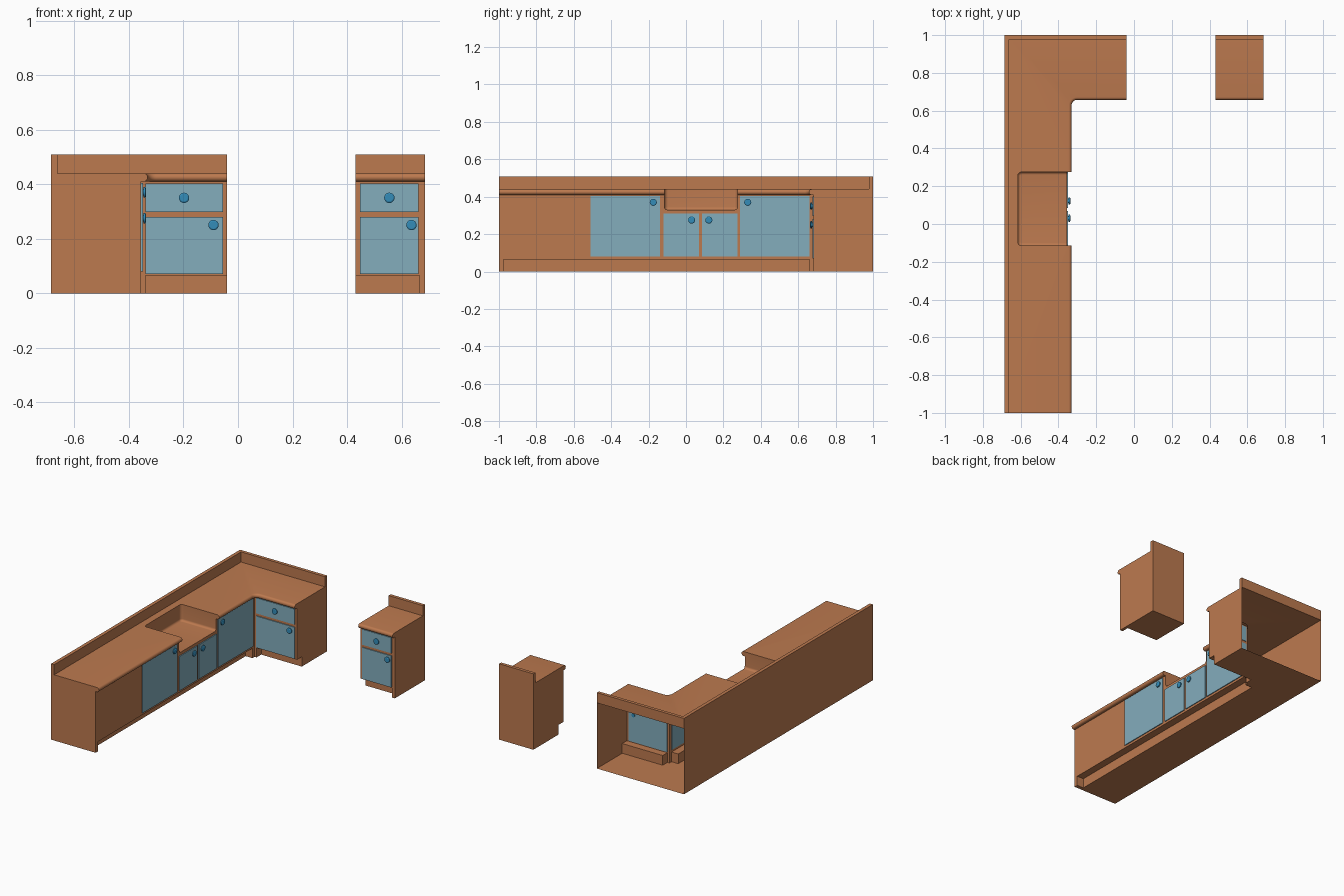
import bpy, bmesh, math
from mathutils import Vector

if "Cube" in bpy.data.objects:
    bpy.data.objects.remove(bpy.data.objects["Cube"])

WALL, FX, FY, END = -0.685, -0.355, 0.682, -0.04      # wall, two front planes, stove end
KX, KY, KZ = -0.405, 0.732, 0.065                     # toe kick planes and height
TOP, SPL, LIP = 0.44, 0.508, 0.41                     # counter, splash top, counter underside
NX, NY = -0.331, 0.657                                # counter front edges
S0, S1 = -0.115, 0.275                                # sink notch
A0, A1 = 0.431, 0.685                                 # small cabinet
X, Y, Z = Vector((1, 0, 0)), Vector((0, 1, 0)), Vector((0, 0, 1))


def material(name, rgb):
    m = bpy.data.materials.new(name)
    m.diffuse_color = (*rgb, 1)
    m.use_nodes = True
    m.node_tree.nodes["Principled BSDF"].inputs["Base Color"].default_value = m.diffuse_color
    return m


WOOD = material("wood", (0.507, 0.193, 0.078))
PANEL = material("door_paint", (0.228, 0.417, 0.507))
KNOB = material("knob_blue", (0.033, 0.263, 0.485))


class Shell:
    """Collects faces, each turned to look along the given direction."""
    def __init__(self):
        self.bm = bmesh.new()

    def poly(self, pts, out):
        f = self.bm.faces.new([self.bm.verts.new(p) for p in pts])
        f.normal_update()
        if f.normal.dot(out) < 0:
            f.normal_flip()

    def flat(self, axis, c, pts, sign):
        out = Vector((0, 0, 0))
        out[axis] = sign
        self.poly([[*p[:axis], c, *p[axis:]] for p in pts], out)

    def rect(self, axis, c, a0, a1, b0, b1, sign):
        self.flat(axis, c, [(a0, b0), (a1, b0), (a1, b1), (a0, b1)], sign)

    def sheet(self, axis, c, a0, a1, b0, b1, holes, sign):
        us = sorted({a0, a1, *[h[0] for h in holes], *[h[1] for h in holes]})
        vs = sorted({b0, b1, *[h[2] for h in holes], *[h[3] for h in holes]})
        for u0, u1 in zip(us, us[1:]):
            for v0, v1 in zip(vs, vs[1:]):
                u, v = (u0 + u1) / 2, (v0 + v1) / 2
                if not any(h[0] < u < h[1] and h[2] < v < h[3] for h in holes):
                    self.rect(axis, c, u0, u1, v0, v1, sign)

    def sweep(self, path, rows, side):
        for (d0, z0), (d1, z1) in zip(rows, rows[1:]):
            for (p, n), (q, m) in zip(path, path[1:]):
                out = side * (n + m) * (z0 - z1) + Z * abs(d0 - d1) * (1 if z0 + z1 > 0.85 or side > 0 else -1)
                self.poly([p + n * d0 + Z * z0, q + m * d0 + Z * z0,
                           q + m * d1 + Z * z1, p + n * d1 + Z * z1], out)

    def finish(self, name, mat):
        bmesh.ops.remove_doubles(self.bm, verts=self.bm.verts, dist=1e-5)
        me = bpy.data.meshes.new(name)
        self.bm.to_mesh(me)
        self.bm.free()
        ob = bpy.data.objects.new(name, me)
        me.materials.append(mat)
        bpy.context.collection.objects.link(ob)
        bpy.ops.object.select_all(action='DESELECT')
        ob.select_set(True)
        bpy.context.view_layer.objects.active = ob
        bpy.ops.object.shade_smooth_by_angle(angle=math.radians(20))


def arc(cx, cy, r, a0, a1, inward, n=8):
    res = []
    for i in range(n + 1):
        a = math.radians(a0 + (a1 - a0) * i / n)
        d = Vector((math.cos(a), math.sin(a), 0))
        res.append((Vector((cx, cy, 0)) + d * r, d * inward))
    return res


# counter nosing: half round, then the underside lip
NOSE = [(0.015 - 0.015 * math.sin(math.pi * i / 10), 0.425 + 0.015 * math.cos(math.pi * i / 10))
        for i in range(11)]


def nosing(shell, path, lip):
    shell.sweep(path, NOSE + [(lip, LIP)], -1)
    for (p, n), out in ((path[0], path[0][0] - path[1][0]), (path[-1], path[-1][0] - path[-2][0])):
        prof = NOSE + [(0.025, LIP), (0.025, TOP)]
        shell.poly([p + n * d + Z * z for d, z in prof], out)


def edge(path):
    return [tuple((p + n * 0.015).xy) for p, n in path]


# door lists: (u0, u1, z0, z1, knob_u, knob_z)
main_doors = [(-0.51, -0.14, 0.08, 0.405, -0.175, 0.37), (-0.12, 0.07, 0.08, 0.31, 0.03, 0.275),
              (0.085, 0.275, 0.08, 0.31, 0.122, 0.275), (0.29, 0.66, 0.08, 0.405, 0.33, 0.37)]
corner_doors = [(-0.34, -0.055, 0.298, 0.402, -0.198, 0.35), (-0.34, -0.055, 0.07, 0.28, -0.09, 0.25)]
small_doors = [(0.447, 0.662, 0.298, 0.402, 0.555, 0.35), (0.447, 0.662, 0.07, 0.28, 0.636, 0.25)]

# corner kitchen carcass, open at the back of the short leg
k = Shell()
k.flat(2, 0, [(WALL, -1), (FX, -1), (FX, -0.975), (KX, -0.975), (KX, 0.66), (FX, 0.66), (FX, FY),
              (-0.34, FY), (-0.34, KY), (END, KY), (END, 1), (WALL, 1)], -1)
k.rect(0, WALL, -1, 1, 0, SPL, -1)
k.flat(1, -1, [(WALL, 0), (FX, 0), (FX, TOP), (-0.662, TOP), (-0.662, SPL), (WALL, SPL)], -1)
k.flat(0, END, [(KY, 0), (1, 0), (1, SPL), (0.978, SPL), (0.978, TOP), (FY, TOP), (FY, KZ), (KY, KZ)], 1)
k.rect(1, 1, WALL, END, TOP, SPL, 1)
k.sheet(0, FX, -1, FY, 0, LIP, [d[:4] for d in main_doors]
        + [(-0.975, 0.66, 0, KZ), (S0, S1, 0.33, LIP)], 1)
k.sheet(1, FY, FX, END, 0, LIP, [d[:4] for d in corner_doors] + [(-0.34, END, 0, KZ)], -1)
# toe kicks
k.rect(0, KX, -0.975, 0.66, 0, KZ, 1)
k.rect(2, KZ, KX, FX, -0.975, 0.66, -1)
k.rect(1, -0.975, KX, FX, 0, KZ, 1)
k.rect(1, 0.66, KX, FX, 0, KZ, -1)
k.rect(1, KY, -0.34, END, 0, KZ, -1)
k.rect(2, KZ, -0.34, END, FY, KY, -1)
k.rect(0, -0.34, FY, KY, 0, KZ, 1)
# splashback
k.rect(0, -0.662, -1, 0.978, TOP, SPL, 1)
k.rect(1, 0.978, -0.662, END, TOP, SPL, -1)
k.flat(2, SPL, [(WALL, -1), (-0.662, -1), (-0.662, 0.978), (END, 0.978), (END, 1), (WALL, 1)], 1)
# countertop with nosing and sink recess
left = [(Vector((NX, -1, 0)), -X), (Vector((NX, S0, 0)), -X)]
right = ([(Vector((NX, S1, 0)), -X)] + arc(NX + 0.03, NY - 0.03, 0.03, 180, 90, 1)
         + [(Vector((END, NY, 0)), Y)])
nosing(k, left, 0.025)
nosing(k, right, 0.05)
sink = ([(Vector((FX, S0, 0)), Y)] + arc(-0.595, S0 + 0.02, 0.02, 270, 180, -1)
        + arc(-0.595, S1 - 0.02, 0.02, 180, 90, -1) + [(Vector((FX, S1, 0)), -Y)])
bowl = [(0, TOP)] + [(0.015 - 0.015 * math.cos(math.pi * i / 12), 0.345 - 0.015 * math.sin(math.pi * i / 12))
                     for i in range(7)]
k.sweep(sink, bowl, 1)
k.poly([p + n * 0.015 + Z * 0.33 for p, n in sink], Z)
for p, n in (sink[0], sink[-1]):
    k.poly([p + Z * 0.33] + [p + n * d + Z * z for d, z in bowl[1:]], X)
k.flat(2, TOP, edge(left) + [tuple(p.xy) for p, n in sink] + edge(right) + [(END, 1), (WALL, 1), (WALL, -1)], 1)
k.finish("corner_kitchen", WOOD)

# small cabinet beside the stove gap
c = Shell()
c.flat(2, 0, [(A0, KY), (0.665, KY), (0.665, FY), (A1, FY), (A1, 1), (A0, 1)], -1)
c.rect(1, 1, A0, A1, 0, SPL, 1)
for x, s, kick in ((A0, -1, [(FY, KZ), (KY, KZ), (KY, 0)]), (A1, 1, [(FY, 0)])):
    c.flat(0, x, kick + [(1, 0), (1, SPL), (0.978, SPL), (0.978, TOP), (FY, TOP)], s)
c.sheet(1, FY, A0, A1, 0, LIP, [d[:4] for d in small_doors] + [(A0, 0.665, 0, KZ)], -1)
c.rect(1, KY, A0, 0.665, 0, KZ, -1)
c.rect(2, KZ, A0, 0.665, FY, KY, -1)
c.rect(0, 0.665, FY, KY, 0, KZ, -1)
c.rect(1, 0.978, A0, A1, TOP, SPL, -1)
c.rect(2, SPL, A0, A1, 0.978, 1, 1)
front = [(Vector((A0, NY, 0)), Y), (Vector((A1, NY, 0)), Y)]
nosing(c, front, 0.025)
c.flat(2, TOP, edge(front) + [(A1, 1), (A0, 1)], 1)
c.finish("small_cabinet", WOOD)


# doors, drawers and knobs
def door(name, axis, plane, out, d):
    u0, u1, z0, z1, ku, kz = d
    s = Shell()
    lo, hi = sorted((plane - 0.004 * out, plane + 0.006 * out))
    s.rect(axis, lo, u0, u1, z0, z1, -1)
    s.rect(axis, hi, u0, u1, z0, z1, 1)
    b = (lo, hi)
    for u, sg in ((u0, -1), (u1, 1)):
        s.rect(1 - axis, u, *b, z0, z1, sg)
    for z, sg in ((z0, -1), (z1, 1)):
        s.rect(2, z, *(b + (u0, u1) if axis == 0 else (u0, u1) + b), sg)
    s.finish(name, PANEL)
    # round knob with a stepped cap
    t = Shell()
    nrm = (X if axis == 0 else Y) * out
    side = Y if axis == 0 else X
    base = (X if axis == 0 else Y) * plane + side * ku + Z * kz
    prof = [(0.012, -0.007), (0.012, 0.009), (0.019, 0.009), (0.019, 0.015), (0.014, 0.018)]
    n = 20
    ring = [[base + nrm * h + (side * math.cos(2 * math.pi * i / n) + Z * math.sin(2 * math.pi * i / n)) * r
             for i in range(n)] for r, h in prof]
    for (r0, h0), (r1, h1), a, e in zip(prof, prof[1:], ring, ring[1:]):
        for i in range(n):
            j = (i + 1) % n
            radial = (a[i] + a[j]) / 2 - base
            radial = (radial - nrm * radial.dot(nrm)).normalized()
            t.poly([a[i], a[j], e[j], e[i]], radial * (h1 - h0) + nrm * (r0 - r1))
    t.poly(ring[0], -nrm)
    t.poly(ring[-1], nrm)
    t.finish(name + "_knob", KNOB)


for i, d in enumerate(main_doors):
    door(f"main_door_{i + 1}", 0, FX, 1, d)
for run, doors in (("corner", corner_doors), ("small_cabinet", small_doors)):
    for part, d in zip(("drawer", "door"), doors):
        door(f"{run}_{part}", 1, FY, -1, d)
